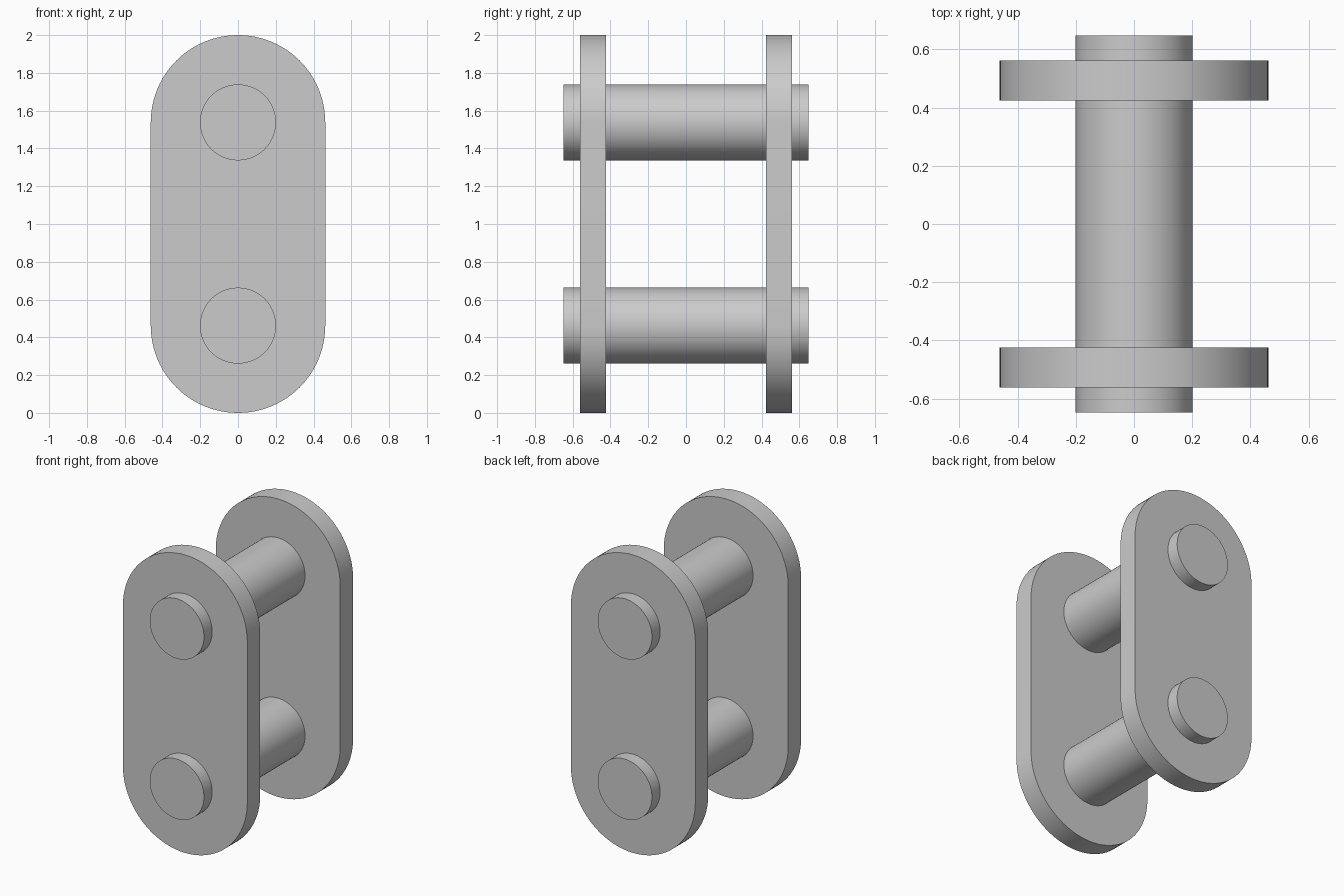
import bpy
import bmesh
from math import cos, sin, pi, radians
from mathutils import Vector

if "Cube" in bpy.data.objects:
    bpy.data.objects.remove(bpy.data.objects["Cube"], do_unlink=True)

TOP_Z, LOW_Z = 1.538, 0.462
PLATE_R, PIN_R = 0.462, 0.201
PLATE_Y, PLATE_T = 0.4925, 0.137
PIN_LENGTH = 1.296
STEPS = 48


def arc(center_z, radius, start, steps):
    """Half circle in the XZ plane, both ends included."""
    return [(radius * cos(start + pi * i / steps),
             center_z + radius * sin(start + pi * i / steps))
            for i in range(steps + 1)]


def extruded(name, outline, y_center, depth):
    """Solid made by extruding an XZ outline along Y."""
    bm = bmesh.new()
    face = bm.faces.new([bm.verts.new((x, y_center - depth / 2, z)) for x, z in outline])
    result = bmesh.ops.extrude_face_region(bm, geom=[face], use_keep_orig=True)
    moved = [g for g in result["geom"] if isinstance(g, bmesh.types.BMVert)]
    bmesh.ops.translate(bm, verts=moved, vec=Vector((0, depth, 0)))
    bmesh.ops.recalc_face_normals(bm, faces=bm.faces)
    mesh = bpy.data.meshes.new(name)
    bm.to_mesh(mesh)
    bm.free()
    obj = bpy.data.objects.new(name, mesh)
    bpy.context.collection.objects.link(obj)
    bpy.ops.object.select_all(action="DESELECT")
    obj.select_set(True)
    bpy.context.view_layer.objects.active = obj
    bpy.ops.object.shade_smooth_by_angle(angle=radians(30))
    return obj


# Side plates with rounded ends
plate = arc(TOP_Z, PLATE_R, 0, STEPS) + arc(LOW_Z, PLATE_R, pi, STEPS)
for name, side in (("front_plate", -1), ("back_plate", 1)):
    extruded(name, plate, side * PLATE_Y, PLATE_T)

# Pins passing through both plates
for name, z in (("upper_pin", TOP_Z), ("lower_pin", LOW_Z)):
    circle = arc(z, PIN_R, 0, STEPS)[:-1] + arc(z, PIN_R, pi, STEPS)[:-1]
    extruded(name, circle, 0, PIN_LENGTH)
